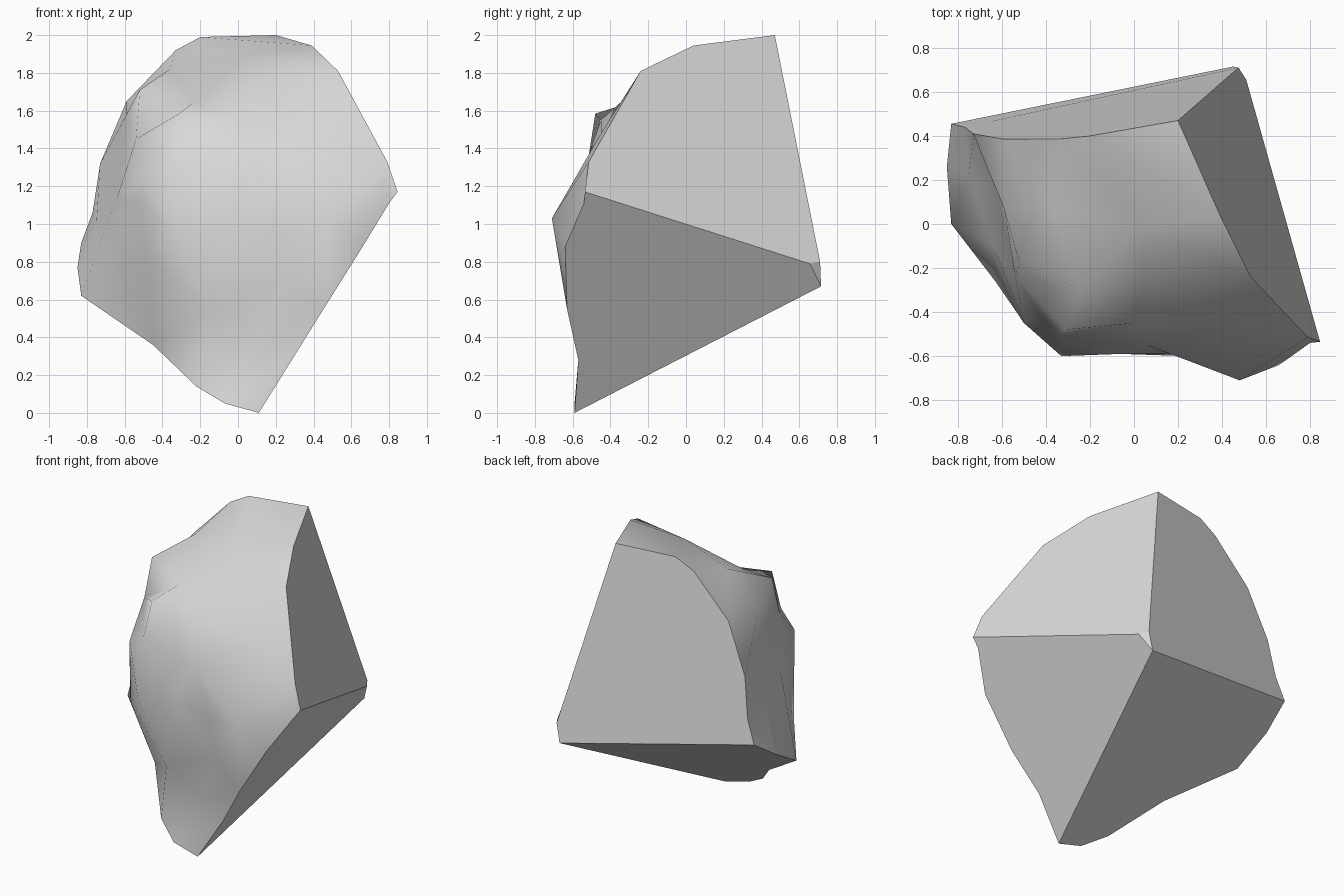
import bpy, bmesh
from mathutils import Vector
from mathutils.geometry import delaunay_2d_cdt

if "Cube" in bpy.data.objects:
    bpy.data.objects.remove(bpy.data.objects["Cube"])

# Rims of the rough outer skin, one for each flat split face
rim_a = [(.20, .47, 2.0), (.39, .04, 1.945), (.53, -.24, 1.81), (.79, -.515, 1.33)]
rim_b = [(.845, -.535, 1.17), (.80, -.54, 1.11), (.66, -.64, .88), (.453, -.63, .55), (.285, -.57, .28)]
rim_d = [(.11, -.59, 0), (-.07, -.59, .05), (-.22, -.51, .14), (-.45, -.25, .36),
         (-.83, 0, .62), (-.85, .26, .77)]
rim_c = [(-.83, .455, .90), (-.77, .44, 1.06), (-.73, .41, 1.32), (-.59, .385, 1.65),
         (-.33, .387, 1.92), (-.20, .40, 1.99)]
# Bumps and hollows on the rough skin
bumps = [(-.36, .06, 1.82), (-.52, -.18, 1.71), (-.24, -.30, 1.64), (-.31, -.48, 1.585),
         (-.54, -.235, 1.45), (-.35, -.52, 1.33), (-.50, -.45, 1.25), (-.52, -.42, 1.12),
         (-.49, -.45, .83), (-.33, -.60, .95), (-.14, -.57, .54), (.48, -.71, 1.03),
         (.20, -.59, .98), (-.06, -.59, 1.02), (.02, -.02, 1.89), (.05, -.25, 1.73),
         (.0, -.45, 1.55), (.06, -.55, 1.27), (.42, -.45, 1.48), (-.62, .155, 1.27),
         (-.59, .07, 1.58), (-.64, -.10, 1.14), (-.63, -.26, .74), (.11, -.55, .39),
         (.24, -.60, .70), (-.75, .22, 1.0)]
# Blunted inner corner
corner_ab, corner_ac, corner_d = (.51, .655, .79), (.475, .71, .80), (.45, .715, .67)

rim = rim_a + rim_b + rim_d + rim_c
points = [Vector(p) for p in rim + bumps]
n = len(rim)

# Triangulate the skin as seen from the inner corner
eye = Vector((.45, .71, .73))
axis = Vector((-.4, -.8, .25)).normalized()
side = axis.cross(Vector((0, 0, 1))).normalized()
up = side.cross(axis)
flat = []
for p in points:
    d = p - eye
    d /= d.dot(axis)
    flat.append(Vector((d.dot(side), d.dot(up))))
loop = [(i, (i + 1) % n) for i in range(n)]
tris = delaunay_2d_cdt(flat, loop, [], 1, 1e-6)
source = [o[0] for o in tris[3]]

bm = bmesh.new()
verts = [bm.verts.new(p) for p in points]
for f in tris[2]:
    bm.faces.new([verts[source[i]] for i in f]).smooth = True

# Flat split faces meeting at the inner corner
ab, ac, cd = [bm.verts.new(p) for p in (corner_ab, corner_ac, corner_d)]
na = len(rim_a)
nb = na + len(rim_b)
nd = nb + len(rim_d)
ring = verts[:n] + verts[:1]
for edge, inner in ((ring[:na + 1], [ab, ac]), (ring[na:nb + 1], [cd, ab]),
                    (ring[nb:nd + 1], [cd]), (ring[nd:], [ac, cd])):
    bm.faces.new(edge + inner).smooth = False
bm.faces.new([ab, cd, ac])
bmesh.ops.recalc_face_normals(bm, faces=bm.faces[:])

mesh = bpy.data.meshes.new("rock_shard")
bm.to_mesh(mesh)
bm.free()
stone = bpy.data.materials.new("grey_stone")
stone.diffuse_color = (.69, .69, .69, 1)
stone.use_nodes = True
stone.node_tree.nodes["Principled BSDF"].inputs["Base Color"].default_value = stone.diffuse_color
mesh.materials.append(stone)
rock = bpy.data.objects.new("rock_shard", mesh)
bpy.context.collection.objects.link(rock)
